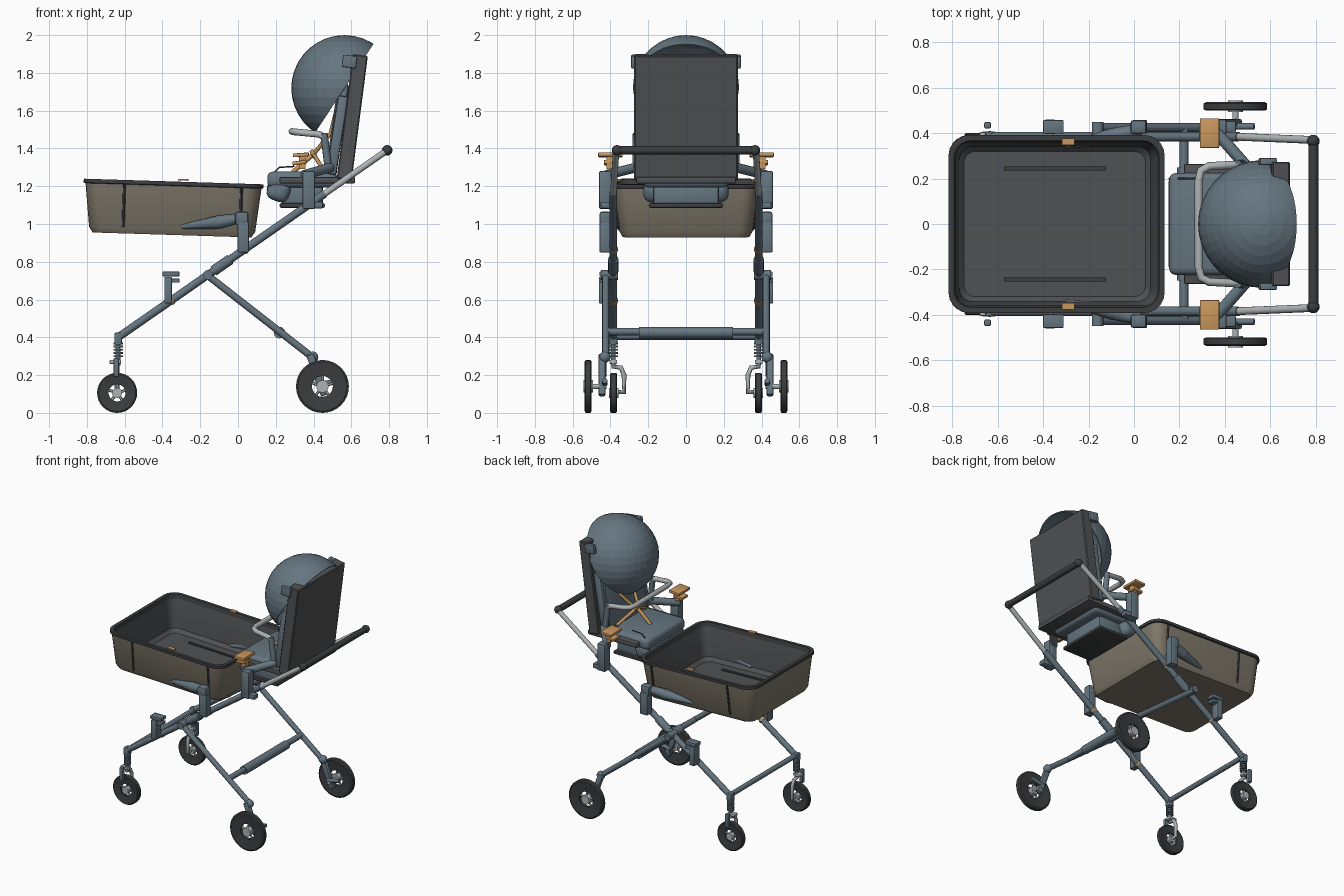
import bpy, bmesh, math
from mathutils import Matrix, Vector

cube = bpy.data.objects.get("Cube")
if cube:
    bpy.data.objects.remove(cube, do_unlink=True)


def material(name, *rgb):
    m = bpy.data.materials.new(name)
    m.use_nodes = True
    m.diffuse_color = (*rgb, 1)
    m.node_tree.nodes["Principled BSDF"].inputs["Base Color"].default_value = (*rgb, 1)
    return m


BLUE = material("blue grey metal", 0.13, 0.18, 0.215)
DARK = material("charcoal fabric", 0.08, 0.083, 0.087)
BLACK = material("black rubber", 0.045, 0.047, 0.05)
TAN = material("tan fabric", 0.215, 0.19, 0.145)
ORANGE = material("orange trim", 0.58, 0.31, 0.11)
LIGHT = material("light grey metal", 0.42, 0.45, 0.46)


def finish(name, bm, *mats, smooth=False):
    bmesh.ops.recalc_face_normals(bm, faces=bm.faces)
    me = bpy.data.meshes.new(name)
    bm.to_mesh(me)
    bm.free()
    for m in mats:
        me.materials.append(m)
    ob = bpy.data.objects.new(name, me)
    bpy.context.collection.objects.link(ob)
    if smooth:
        bpy.context.view_layer.objects.active = ob
        ob.select_set(True)
        bpy.ops.object.shade_smooth_by_angle(angle=math.radians(35))
        ob.select_set(False)
    return ob


def box(name, loc, size, mat, tilt=0, yaw=0, bevel=0, segs=2):
    """Box with optional bevel; tilt turns about y, yaw about z (degrees)."""
    bm = bmesh.new()
    bmesh.ops.create_cube(bm, size=1, matrix=Matrix.Diagonal((*size, 1)))
    if bevel:
        bmesh.ops.bevel(bm, geom=bm.edges[:], offset=bevel, segments=segs, profile=0.5, affect='EDGES')
    turn = Matrix.Rotation(math.radians(yaw), 4, 'Z') @ Matrix.Rotation(math.radians(tilt), 4, 'Y')
    bm.transform(Matrix.Translation(loc) @ turn)
    return finish(name, bm, mat, smooth=bevel > 0)


def rod(name, a, b, r, mat, r2=None, sides=12):
    """Straight tube between two points."""
    a, b = Vector(a), Vector(b)
    bm = bmesh.new()
    bmesh.ops.create_cone(bm, cap_ends=True, segments=sides, radius1=r,
                          radius2=r if r2 is None else r2, depth=(b - a).length)
    bm.transform(Matrix.Translation((a + b) / 2) @ (b - a).to_track_quat('Z', 'Y').to_matrix().to_4x4())
    return finish(name, bm, mat, smooth=True)


def pipe(name, pts, r, mat, cyclic=False):
    """Bent tube through a list of points."""
    cu = bpy.data.curves.new(name, 'CURVE')
    cu.dimensions = '3D'
    cu.bevel_depth, cu.bevel_resolution, cu.use_fill_caps = r, 2, True
    sp = cu.splines.new('POLY')
    sp.points.add(len(pts) - 1)
    sp.use_cyclic_u = cyclic
    for p, co in zip(sp.points, pts):
        p.co = (*co, 1)
    cu.materials.append(mat)
    ob = bpy.data.objects.new(name, cu)
    bpy.context.collection.objects.link(ob)
    bpy.context.view_layer.objects.active = ob
    ob.select_set(True)
    bpy.ops.object.convert(target='MESH')
    bpy.ops.object.shade_smooth_by_angle(angle=math.radians(50))
    ob.select_set(False)
    return ob


def ball(name, loc, r, mat):
    bm = bmesh.new()
    bmesh.ops.create_uvsphere(bm, u_segments=16, v_segments=8, radius=r, matrix=Matrix.Translation(loc))
    return finish(name, bm, mat, smooth=True)


def bridge(bm, r1, r2, index=0):
    for i in range(len(r1)):
        j = (i + 1) % len(r1)
        bm.faces.new((r1[i], r1[j], r2[j], r2[i])).material_index = index


def tyre(name, loc, r, inner, w):
    """Dished ring around the y axis."""
    bm = bmesh.new()
    prof = [(inner, -w * .6), (r * .93, -w), (r, -w * .7), (r, w * .7), (r * .93, w), (inner, w * .6)]
    n = 32
    rings = [[bm.verts.new((q * math.cos(t * math.tau / n), y, q * math.sin(t * math.tau / n)))
              for t in range(n)] for q, y in prof]
    for k in range(len(rings)):
        bridge(bm, rings[k], rings[(k + 1) % len(rings)])
    bm.transform(Matrix.Translation(loc))
    return finish(name, bm, BLACK)


def wheel(name, x, y, r, inner):
    tyre(name + "_tyre", (x, y, r), r, inner, 0.0185)
    rod(name + "_hub", (x, y - .025, r), (x, y + .025, r), inner * .6, LIGHT)
    for k in range(5):
        a = k * math.tau / 5 + .3
        rod(name + "_spoke", (x, y, r),
            (x + inner * 1.1 * math.cos(a), y, r + inner * 1.1 * math.sin(a)), .008, LIGHT, sides=6)


# Main frame, mirrored left and right
def rail(x):
    return 0.40 + (x + 0.635) * 0.695


for s, side in ((1, "left_"), (-1, "right_")):
    y = s * 0.385
    rod(side + "main_rail", (-.635, y, rail(-.635)), (.46, y, rail(.46)), .021, BLUE)
    rod(side + "push_tube", (.44, y, rail(.44)), (.79, s * .37, 1.39), .017, LIGHT)
    ball(side + "handle_end", (.79, s * .365, 1.39), .028, BLACK)
    rod(side + "rear_leg", (-.17, s * .425, .735), (.40, s * .425, .29), .019, BLUE)
    rod(side + "fold_pivot", (-.16, s * .36, .73), (-.16, s * .45, .73), .026, BLUE)
    rod(side + "rail_sleeve", (-.13, y, rail(-.13)), (-.04, y, rail(-.04)), .028, BLUE)
    for x in (-.36, .03):
        rod(side + "orange_ring", (x, y, rail(x)), (x + .012, y, rail(x + .012)), .025, ORANGE)

    # Rear wheel and its carrier
    wheel(side + "rear_wheel", .447, s * .518, .14, .055)
    box(side + "rear_axle_arm", (.42, s * .445, .2), (.04, .035, .23), BLUE, tilt=-20, bevel=.008)
    ball(side + "rear_leg_foot", (.395, s * .43, .295), .03, BLUE)
    rod(side + "rear_axle", (.447, s * .42, .14), (.447, s * .53, .14), .014, LIGHT)
    rod(side + "brake_pedal", (.43, s * .43, .15), (.53, s * .43, .17), .014, BLUE)

    # Front wheel, fork and suspension
    wheel(side + "front_wheel", -.64, s * .383, .106, .045)
    pipe(side + "front_fork", [(-.64, s * .385, .28), (-.64, s * .385, .245), (-.64, s * .345, .24),
                               (-.64, s * .328, .2), (-.64, s * .328, .11), (-.64, s * .383, .11)], .013, LIGHT)
    rod(side + "front_post", (-.635, y, .25), (-.635, y, .4), .013, BLUE)
    box(side + "front_socket", (-.635, y, .395), (.04, .045, .06), BLUE, bevel=.008)
    for k in range(5):
        z = .295 + k * .017
        rod(side + "spring_coil", (-.635, y, z), (-.635, y, z + .01), .025, BLUE)
    box(side + "fork_clip", (-.65, y, .27), (.06, .04, .02), LIGHT, bevel=.004)
    box(side + "swivel_catch", (-.645, s * .435, .24), (.03, .03, .1), BLUE, bevel=.008)

    # Front bracket clamped on the rail
    yb = s * .428
    box(side + "lower_bracket", (-.37, yb, .65), (.04, .065, .14), BLUE, bevel=.004)
    box(side + "lower_bracket_top", (-.355, yb, .735), (.09, .06, .025), BLUE, bevel=.004)
    box(side + "lower_bracket_lip", (-.335, yb, .70), (.05, .055, .022), BLUE, bevel=.004)

    # Basket bracket and carrying arm
    box(side + "basket_bracket", (.028, yb, .93), (.06, .06, .16), BLUE, bevel=.006)
    box(side + "basket_bracket_cap", (.02, yb, 1.03), (.07, .06, .07), BLUE, bevel=.012)
    rod(side + "basket_arm", (-.30, s * .345, .985), (-.1, s * .385, 1.01), .012, BLUE, r2=.036)
    rod(side + "basket_arm_end", (-.1, s * .385, 1.01), (.03, s * .42, 1.035), .036, BLUE, r2=.025)
    box(side + "basket_release", (-.29, s * .362, 1.234), (.055, .028, .009), ORANGE, tilt=1.8)

    # Seat bracket, arms and orange clips
    box(side + "seat_bracket", (.375, yb, 1.18), (.065, .065, .2), BLUE, bevel=.008)
    box(side + "seat_bracket_foot", (.40, yb, 1.1), (.1, .05, .035), BLUE, bevel=.008)
    rod(side + "seat_arm", (.35, s * .42, 1.26), (.49, s * .26, 1.3), .026, BLUE)
    box(side + "clip_base", (.325, s * .40, 1.325), (.075, .07, .02), ORANGE, tilt=-8, bevel=.004)
    box(side + "clip_top", (.333, s * .40, 1.366), (.085, .13, .02), ORANGE, tilt=-4, bevel=.004)
    box(side + "clip_stem", (.34, s * .40, 1.33), (.035, .04, .08), ORANGE)
    rod(side + "bumper_post", (.48, s * .265, 1.28), (.455, s * .262, 1.48), .02, BLUE)
    box(side + "hood_hinge", (.59, s * .275, 1.86), (.075, .03, .065), BLUE, tilt=7.4, bevel=.005)
    box(side + "backrest_side", (.525, s * .235, 1.47), (.055, .035, .42), BLUE, tilt=9, bevel=.012)

    # Harness straps
    pipe(side + "shoulder_strap", [(.525, s * .09, 1.62), (.49, s * .08, 1.48), (.40, s * .015, 1.37)], .011, ORANGE)
    pipe(side + "waist_strap", [(.40, s * .01, 1.37), (.45, s * .17, 1.29)], .011, ORANGE)

# Cross bars and push handle
rod("handle_grip", (.79, -.365, 1.39), (.79, .365, 1.39), .022, BLACK)
rod("rear_cross_bar", (.22, -.42, .43), (.22, .42, .43), .02, BLUE)
rod("rear_cross_sleeve", (.22, -.25, .425), (.22, .25, .425), .031, BLUE)
rod("front_cross_bar", (-.63, -.385, .405), (-.63, .385, .405), .018, BLUE)


# Basket: stacked rounded rectangles, then a slight tilt
def rounded_ring(bm, hx, hy, z, r):
    ring = []
    for q, (cx, cy) in enumerate(((1, 1), (-1, 1), (-1, -1), (1, -1))):
        for k in range(6):
            a = math.radians(q * 90 + k * 18)
            ring.append(bm.verts.new((cx * (hx - r) + r * math.cos(a), cy * (hy - r) + r * math.sin(a), z)))
    return ring


bm = bmesh.new()
levels = [(.42, .335, -.145, .06), (.44, .352, -.115, .07), (.466, .38, .115, .08), (.476, .392, .118, .09),
          (.476, .392, .138, .09), (.452, .368, .138, .075), (.445, .36, .11, .07), (.422, .342, -.10, .06),
          (.40, .32, -.125, .05)]
rings = [rounded_ring(bm, *lv) for lv in levels]
for k in range(len(rings) - 1):
    bridge(bm, rings[k], rings[k + 1], 0 if k < 2 else (1 if k < 6 else 2))
bm.faces.new(rings[0]).material_index = 0
bm.faces.new(rings[-1]).material_index = 2
tilt = Matrix.Translation((-.345, 0, 1.087)) @ Matrix.Rotation(math.radians(1.8), 4, 'Y')
bm.transform(tilt)
finish("basket", bm, TAN, BLACK, DARK, smooth=True)
for s in (1, -1):
    for x in (-.26, .36):
        rod("basket_seam", tilt @ Vector((x, s * .353, -.11)), tilt @ Vector((x, s * .381, .115)), .008, BLACK, sides=6)
    box("floor_slot", tilt @ Vector((0, s * .245, -.122)), (.45, .018, .009), BLACK, tilt=1.8)

# Seat
box("backrest_shell", (.605, 0, 1.565), (.08, .548, .665), DARK, tilt=7.4, bevel=.006, segs=1)
box("backrest_pad", (.525, 0, 1.5), (.06, .44, .5), BLUE, tilt=8, bevel=.02)
box("seat_base", (.42, 0, 1.232), (.40, .53, .035), DARK, bevel=.008)
box("seat_cushion", (.34, 0, 1.235), (.37, .45, .085), BLUE, bevel=.03, segs=3)
box("seat_front_roll", (.215, 0, 1.175), (.12, .45, .11), BLUE, tilt=20, bevel=.04, segs=3)
box("seat_underside", (.34, 0, 1.155), (.22, .35, .12), BLUE, bevel=.02)
box("lower_tray", (.34, 0, 1.098), (.24, .39, .024), BLACK, bevel=.008)
pipe("crotch_strap", [(.40, 0, 1.37), (.33, 0, 1.31), (.29, 0, 1.275)], .012, ORANGE)
box("harness_buckle", (.40, 0, 1.37), (.025, .06, .05), ORANGE, tilt=-30, bevel=.006)
pipe("footrest_cord", [(.30, .2, 1.305), (.22, .2, 1.30), (.17, .2, 1.25), (.155, .2, 1.18), (.2, .2, 1.15)], .004, BLACK)
pipe("bumper_bar", [(.455, -.262, 1.46), (.43, -.26, 1.475), (.33, -.255, 1.485), (.295, -.235, 1.488), (.285, -.19, 1.49),
                    (.285, .19, 1.49), (.295, .235, 1.488), (.33, .255, 1.485), (.43, .26, 1.475), (.455, .262, 1.46)],
     .018, LIGHT)

# Hood: faceted half sphere opening towards the seat
bm = bmesh.new()
bmesh.ops.create_uvsphere(bm, u_segments=36, v_segments=18, radius=.281)
bmesh.ops.bisect_plane(bm, geom=bm.verts[:] + bm.edges[:] + bm.faces[:], plane_co=(0, 0, 0),
                       plane_no=(.835, 0, -.55), clear_outer=True)
bm.transform(Matrix.Translation((.563, 0, 1.719)))
hood = finish("hood", bm, BLUE)
shell = hood.modifiers.new("shell", 'SOLIDIFY')
shell.thickness, shell.offset = .008, -1
